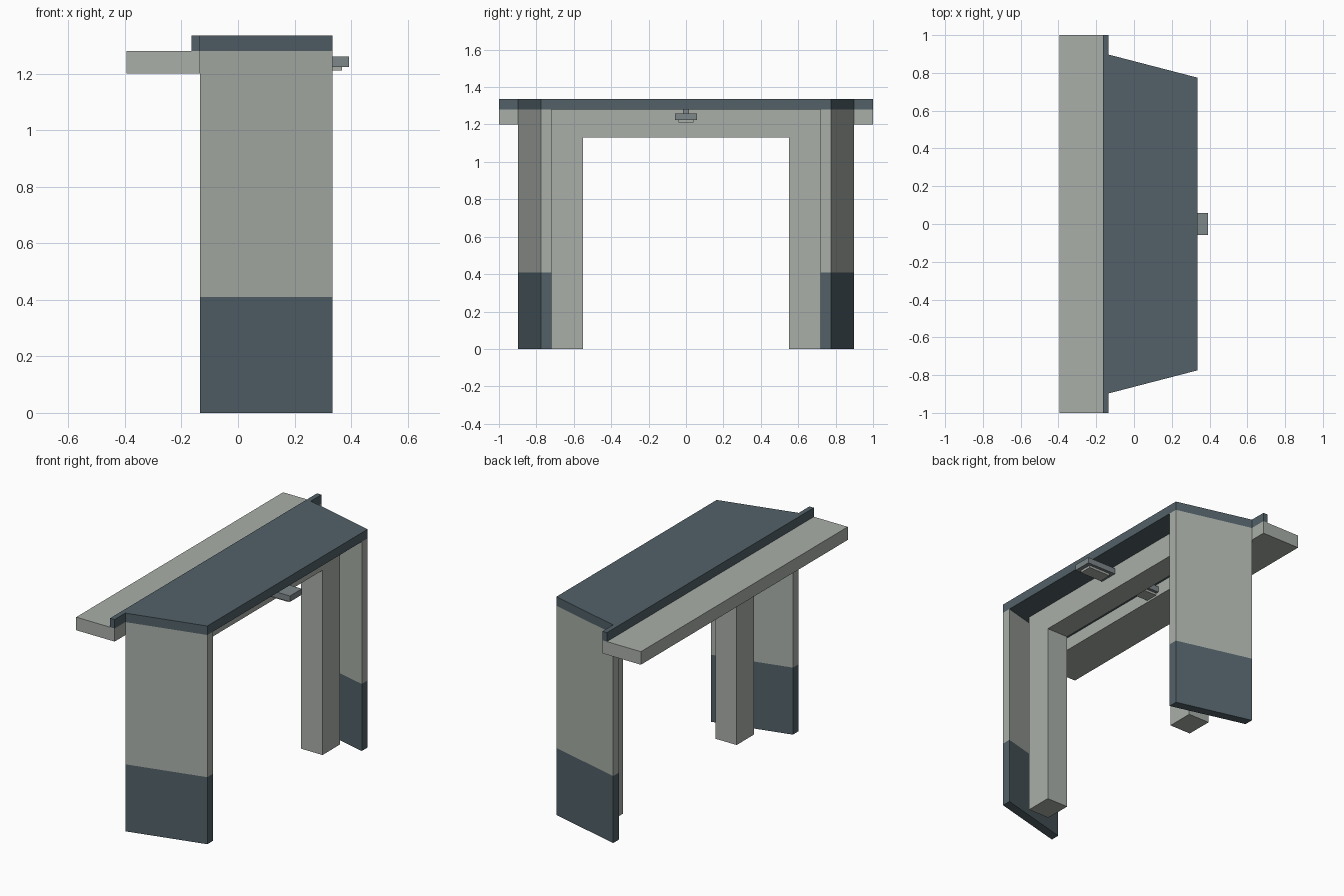
import bpy
import bmesh

cube = bpy.data.objects.get("Cube")
if cube:
    bpy.data.objects.remove(cube, do_unlink=True)


def material(name, rgb):
    m = bpy.data.materials.new(name)
    m.use_nodes = True
    m.diffuse_color = (*rgb, 1)
    m.node_tree.nodes["Principled BSDF"].inputs["Base Color"].default_value = (*rgb, 1)
    return m


PALE = material("pale grey", (0.40, 0.43, 0.395))
SLATE = material("slate blue", (0.084, 0.12, 0.138))
STEEL = material("steel grey", (0.21, 0.245, 0.253))


def prism(name, outline, z0, z1, mat, band=None):
    """Extrude an xy outline from z0 to z1, with an optional painted lower band."""
    bm = bmesh.new()
    face = bm.faces.new([bm.verts.new((x, y, z0)) for x, y in outline])
    top = bmesh.ops.extrude_face_region(bm, geom=[face])["geom"]
    verts = [v for v in top if isinstance(v, bmesh.types.BMVert)]
    bmesh.ops.translate(bm, verts=verts, vec=(0, 0, z1 - z0))
    if band:
        height, band_mat = band
        bmesh.ops.bisect_plane(bm, geom=bm.verts[:] + bm.edges[:] + bm.faces[:],
                               plane_co=(0, 0, height), plane_no=(0, 0, 1))
        for f in bm.faces:
            f.material_index = int(f.calc_center_median().z < height)
    bmesh.ops.recalc_face_normals(bm, faces=bm.faces)
    mesh = bpy.data.meshes.new(name)
    bm.to_mesh(mesh)
    bm.free()
    mesh.materials.append(mat)
    if band:
        mesh.materials.append(band_mat)
    obj = bpy.data.objects.new(name, mesh)
    bpy.context.collection.objects.link(obj)
    return obj


def box(name, x0, x1, y0, y1, z0, z1, mat):
    return prism(name, [(x0, y0), (x1, y0), (x1, y1), (x0, y1)], z0, z1, mat)


BACK, FRONT, LIP = -0.135, 0.335, -0.165
UNDER, TOP = 1.28, 1.335

# Tapered roof with a full-width lip along its back edge
half = [(FRONT, 0.775), (BACK, 0.897), (BACK, 1.0), (LIP, 1.0)]
prism("roof", half + [(x, -y) for x, y in reversed(half)], UNDER, TOP, SLATE)

# Shelf behind the roof
box("shelf", -0.395, BACK, -1, 1, 1.2, UNDER, PALE)

# Splayed side walls with a painted base, and posts beside them
for side, s in (("left", 1), ("right", -1)):
    wall = [(FRONT, 0.775), (BACK, 0.897), (BACK, 0.84), (FRONT, 0.718)]
    prism(side + "_wall", [(x, s * y) for x, y in wall], 0, UNDER, PALE, (0.41, SLATE))
    box(side + "_post", 0.042, 0.187, *sorted((s * 0.55, s * 0.718)), 0, 1.13, PALE)

# Cross beam on the posts
box("beam", 0.042, 0.187, -0.718, 0.718, 1.13, UNDER, PALE)

# Lamps hanging on each side of the beam
for name, cx in (("front_lamp", 0.292), ("back_lamp", -0.058)):
    box(name + "_stem", cx - 0.015, cx + 0.015, -0.015, 0.015, 1.258, UNDER, STEEL)
    box(name + "_housing", cx - 0.1, cx + 0.1, -0.058, 0.058, 1.224, 1.26, STEEL)
    box(name + "_lens", cx - 0.075, cx + 0.075, -0.04, 0.04, 1.21, 1.224, PALE)
